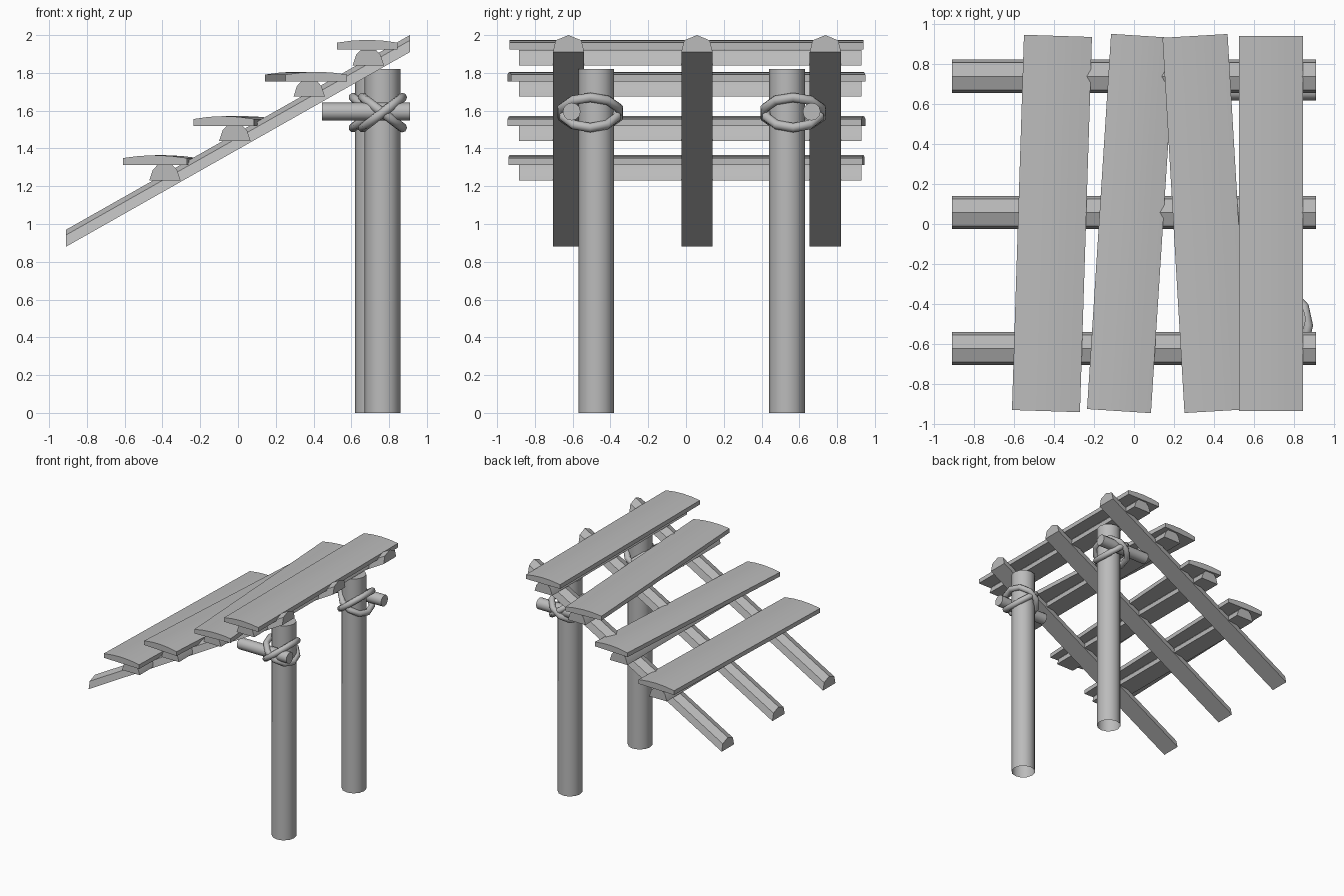
import bpy, bmesh
from math import sin, cos, pi, radians
from mathutils import Vector, Matrix

cube = bpy.data.objects.get("Cube")
if cube:
    bpy.data.objects.remove(cube, do_unlink=True)

GREY = (0.5, 0.5, 0.5, 1)
mat = bpy.data.materials.new("plain grey")
mat.use_nodes = True
mat.diffuse_color = GREY
mat.node_tree.nodes["Principled BSDF"].inputs["Base Color"].default_value = GREY


def add_object(name, mesh, smooth_angle):
    ob = bpy.data.objects.new(name, mesh)
    bpy.context.collection.objects.link(ob)
    mesh.materials.clear()
    mesh.materials.append(mat)
    bpy.ops.object.select_all(action='DESELECT')
    ob.select_set(True)
    bpy.context.view_layer.objects.active = ob
    bpy.ops.object.shade_smooth_by_angle(angle=radians(smooth_angle))
    return ob


def finish(name, bm, smooth_angle=35):
    mesh = bpy.data.meshes.new(name)
    bm.to_mesh(mesh)
    bm.free()
    return add_object(name, mesh, smooth_angle)


def beam(name, half_profile, start, end):
    """Sweep a mirrored (side, up) profile from start to end with upright ends."""
    start, end = Vector(start), Vector(end)
    side = (end - start).cross(Vector((0, 0, 1))).normalized()
    left = [(-s, u) for s, u in reversed(half_profile) if s > 0]
    profile = list(half_profile) + left
    bm = bmesh.new()
    rings = [[bm.verts.new(p + side * s + Vector((0, 0, u))) for s, u in profile]
             for p in (start, end)]
    n = len(profile)
    for i in range(n):
        j = (i + 1) % n
        bm.faces.new((rings[0][i], rings[0][j], rings[1][j], rings[1][i]))
    for ring in rings:
        bm.faces.new(ring)
    bmesh.ops.recalc_face_normals(bm, faces=bm.faces[:])
    return finish(name, bm)


def pole(name, radius, length, sides, matrix, open_bottom=False):
    bm = bmesh.new()
    bmesh.ops.create_cone(bm, cap_ends=True, segments=sides, radius1=radius,
                          radius2=radius, depth=length)
    if open_bottom:
        low = [f for f in bm.faces if f.normal.z < -0.9]
        bmesh.ops.delete(bm, geom=low, context='FACES_ONLY')
    bm.transform(matrix)
    return finish(name, bm)


def rope_loop(name, centre, half_x, half_y, half_z, thickness):
    """Closed rope ring, tilted so its x ends rise and fall by half_z."""
    curve = bpy.data.curves.new(name, 'CURVE')
    curve.dimensions = '3D'
    curve.bevel_depth = thickness
    curve.bevel_resolution = 2
    spline = curve.splines.new('POLY')
    count = 10
    spline.points.add(count - 1)
    for i, point in enumerate(spline.points):
        a = 2 * pi * i / count
        offset = Vector((half_x * cos(a), half_y * sin(a), half_z * cos(a)))
        point.co = (*(centre + offset), 1)
    spline.use_cyclic_u = True
    temp = bpy.data.objects.new(name, curve)
    bpy.context.collection.objects.link(temp)
    bpy.context.view_layer.update()
    mesh = bpy.data.meshes.new_from_object(
        temp.evaluated_get(bpy.context.evaluated_depsgraph_get()))
    bpy.data.objects.remove(temp, do_unlink=True)
    return add_object(name, mesh, 60)


# Sloping rafters with a ridged top
rafter_profile = [(0.083, 0), (0.068, 0.062), (0, 0.09)]
for label, y in (("front", -0.622), ("middle", 0.058), ("back", 0.738)):
    beam(label + "_rafter", rafter_profile, (-0.91, y, 0.88), (0.91, y, 1.91))

# Cross battens resting on the rafters
batten_profile = [(0.083, 0), (0.065, 0.055), (0.04, 0.082)]
for i, (x, z) in enumerate(((-0.387, 1.23), (-0.017, 1.44), (0.377, 1.675), (0.69, 1.84))):
    beam(f"batten_{i + 1}", batten_profile, (x, -0.885, z), (x, 0.928, z))

# Roof planks, each slightly skewed, with a shallow crown
planks = ((-0.44, -0.38, 1.313, 0.17), (-0.075, 0.045, 1.52, 0.16),
          (0.415, 0.305, 1.755, 0.163), (0.685, 0.685, 1.924, 0.16))
for i, (x_front, x_back, z, half) in enumerate(planks):
    profile = [(half, 0), (half, 0.036), (half * 0.5, 0.047), (0, 0.051)]
    beam(f"plank_{i + 1}", profile, (x_front, -0.935, z), (x_back, 0.94, z))

# Posts, each with a crossbar lashed to its outer side
for label, x, y, side in (("front", 0.765, -0.475, -1), ("back", 0.715, 0.535, 1)):
    pole(label + "_post", 0.095, 1.82, 12, Matrix.Translation((x, y, 0.91)), True)
    bar_place = Matrix.Translation((0.678, y + side * 0.13, 1.595)) @ Matrix.Rotation(pi / 2, 4, 'Y')
    pole(label + "_crossbar", 0.047, 0.465, 12, bar_place)
    centre = Vector((x, y + side * 0.032, 1.59))
    rope_loop(label + "_lashing_rising", centre, 0.105, 0.158, 0.08, 0.025)
    rope_loop(label + "_lashing_falling", centre, 0.105, 0.148, -0.08, 0.025)
